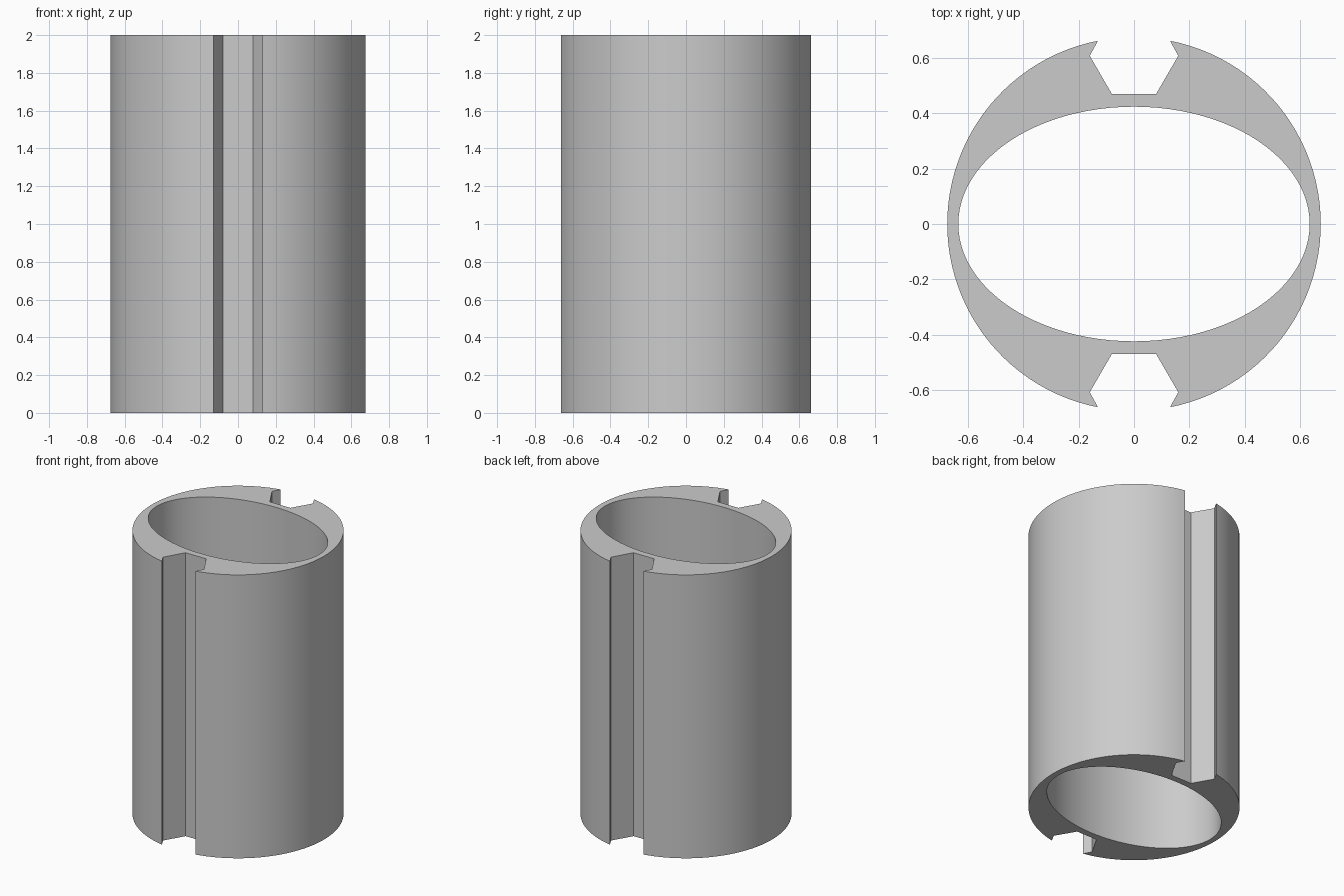
import bpy, bmesh, math

if "Cube" in bpy.data.objects:
    bpy.data.objects.remove(bpy.data.objects["Cube"], do_unlink=True)

HEIGHT, RADIUS = 2.0, 0.675
BORE_X, BORE_Y = 0.635, 0.424
SLOT = [(0.13, 0.662), (0.16, 0.608), (0.08, 0.47)]  # lip, shoulder, floor
SEGMENTS = 48

grey = bpy.data.materials.new("grey")
grey.use_nodes = True
color = (0.6, 0.6, 0.6, 1)
grey.diffuse_color = color
grey.node_tree.nodes["Principled BSDF"].inputs["Base Color"].default_value = color


def arc(start, end, count):
    for i in range(count + 1):
        a = start + (end - start) * i / count
        yield math.cos(a), math.sin(a)


# Outer profile: right arc, back slot, then the same turned half way round
lip = math.atan2(SLOT[0][1], SLOT[0][0])
half = [(RADIUS * c, RADIUS * s) for c, s in arc(-lip, lip, SEGMENTS)]
half += SLOT[1:] + [(-x, y) for x, y in reversed(SLOT[1:])]
outer = half + [(-x, -y) for x, y in half]

# Oval bore
bore = [(BORE_X * c, BORE_Y * s) for c, s in arc(0, math.tau, 2 * SEGMENTS)][:-1]

# Fill the ring between both outlines and extrude it upwards
bm = bmesh.new()
edges = []
for outline in (outer, bore):
    verts = [bm.verts.new((x, y, 0)) for x, y in outline]
    edges += [bm.edges.new((v, verts[i - 1])) for i, v in enumerate(verts)]
bmesh.ops.triangle_fill(bm, use_beauty=True, edges=edges, normal=(0, 0, 1))
result = bmesh.ops.extrude_face_region(bm, geom=bm.faces[:], use_keep_orig=True)
top = [g for g in result["geom"] if isinstance(g, bmesh.types.BMVert)]
bmesh.ops.translate(bm, verts=top, vec=(0, 0, HEIGHT))
bmesh.ops.recalc_face_normals(bm, faces=bm.faces[:])

mesh = bpy.data.meshes.new("slotted_sleeve")
bm.to_mesh(mesh)
bm.free()
mesh.materials.append(grey)
sleeve = bpy.data.objects.new("slotted_sleeve", mesh)
bpy.context.collection.objects.link(sleeve)

# Smooth walls, sharp slot and rim edges
bpy.ops.object.select_all(action="DESELECT")
sleeve.select_set(True)
bpy.context.view_layer.objects.active = sleeve
bpy.ops.object.shade_smooth_by_angle(angle=math.radians(30))
